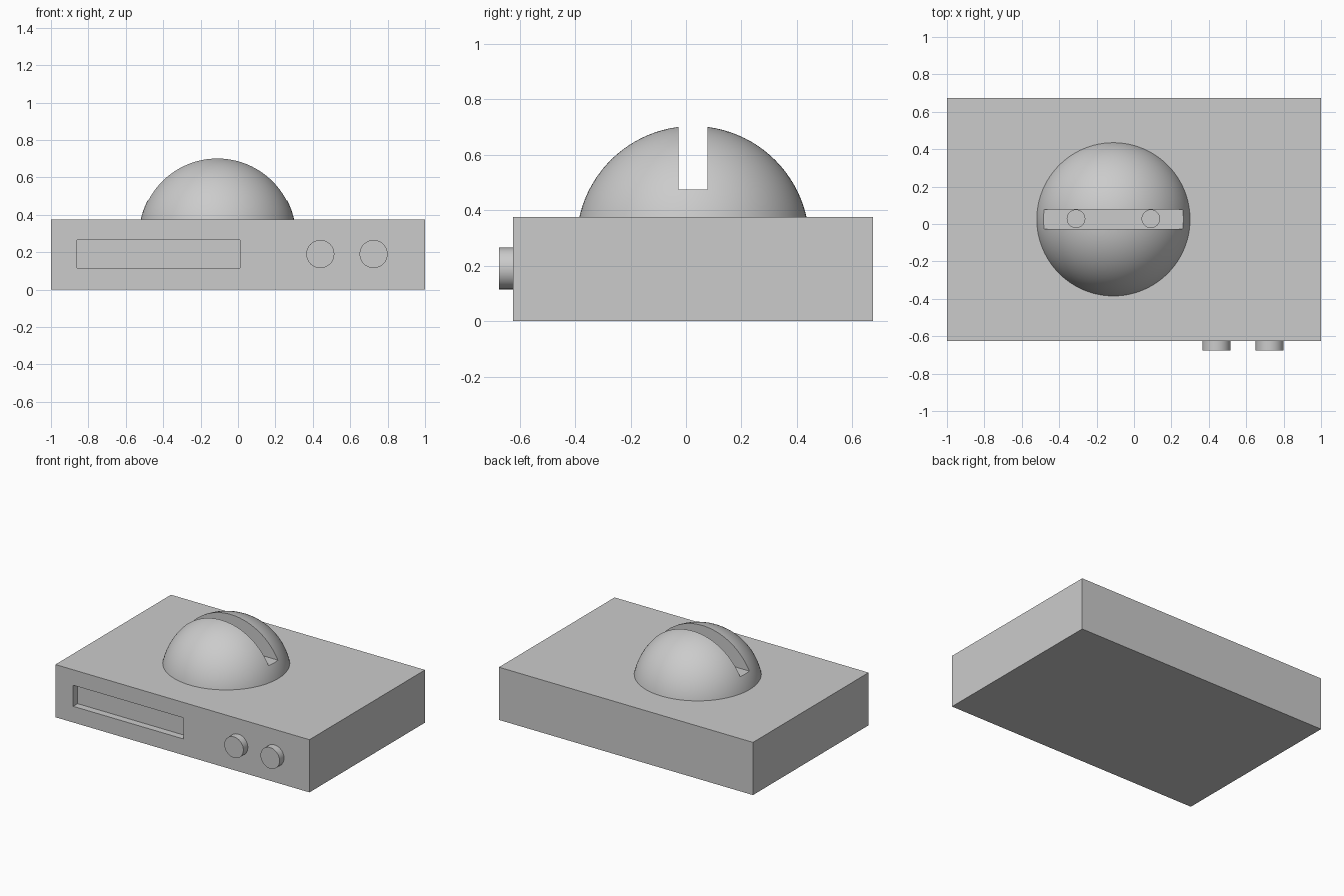
import bpy
from math import pi, radians

cube = bpy.data.objects.get("Cube")
if cube:
    bpy.data.objects.remove(cube, do_unlink=True)

GREY = (0.6, 0.6, 0.6, 1)
mat = bpy.data.materials.new("light_grey")
mat.use_nodes = True
mat.diffuse_color = GREY
mat.node_tree.nodes["Principled BSDF"].inputs["Base Color"].default_value = GREY


def finish(name):
    ob = bpy.context.object
    ob.name = name
    ob.data.materials.append(mat)
    return ob


def box(name, x, y, z):
    """Box from (min, max) ranges on each axis."""
    ranges = (x, y, z)
    bpy.ops.mesh.primitive_cube_add(size=1, location=[(a + b) / 2 for a, b in ranges])
    ob = finish(name)
    ob.scale = [b - a for a, b in ranges]
    bpy.ops.object.transform_apply(location=False, rotation=False, scale=True)
    return ob


def cylinder(name, radius, depth, location, rotation=(0, 0, 0)):
    bpy.ops.mesh.primitive_cylinder_add(vertices=48, radius=radius, depth=depth,
                                        location=location, rotation=rotation)
    return finish(name)


def cut(target, cutter):
    """Subtract the cutter from the target, then discard the cutter."""
    cutter.hide_render = True
    mod = target.modifiers.new("cut", 'BOOLEAN')
    mod.operation = 'DIFFERENCE'
    mod.solver = 'EXACT'
    mod.object = cutter
    bpy.context.view_layer.objects.active = target
    bpy.ops.object.modifier_apply(modifier=mod.name)
    bpy.data.objects.remove(cutter, do_unlink=True)


def smooth(ob):
    bpy.ops.object.select_all(action='DESELECT')
    ob.select_set(True)
    bpy.context.view_layer.objects.active = ob
    bpy.ops.object.shade_smooth_by_angle(angle=radians(30))


# Case with a shallow recessed panel on the front
TOP, FRONT = 0.375, -0.625
case = box("case", (-1, 1), (FRONT, 0.675), (0, TOP))
cut(case, box("panel_cutter", (-0.86, 0.01), (FRONT - 0.1, FRONT + 0.05), (0.115, 0.265)))

# Dome: the upper part of a ball, slotted across, with two sockets in the slot
DX, DY, SLOT = -0.11, 0.025, 0.475
bpy.ops.mesh.primitive_uv_sphere_add(segments=96, ring_count=48, radius=0.42,
                                     location=(DX, DY, 0.284))
dome = finish("dome")
cut(dome, box("base_cutter", (-1, 1), (-1, 1), (-0.5, TOP)))
cut(dome, box("slot_cutter", (-1, 1), (DY - 0.052, DY + 0.052), (SLOT, 1)))
for side in (-1, 1):
    cut(dome, cylinder("socket_cutter", 0.047, 0.1, (DX + 0.2 * side, DY + 0.003, SLOT)))
smooth(dome)

# Front knobs
for side, x in (("right", 0.44), ("left", 0.725)):
    smooth(cylinder(side + "_knob", 0.075, 0.05, (x, FRONT - 0.025, 0.19), (pi / 2, 0, 0)))
